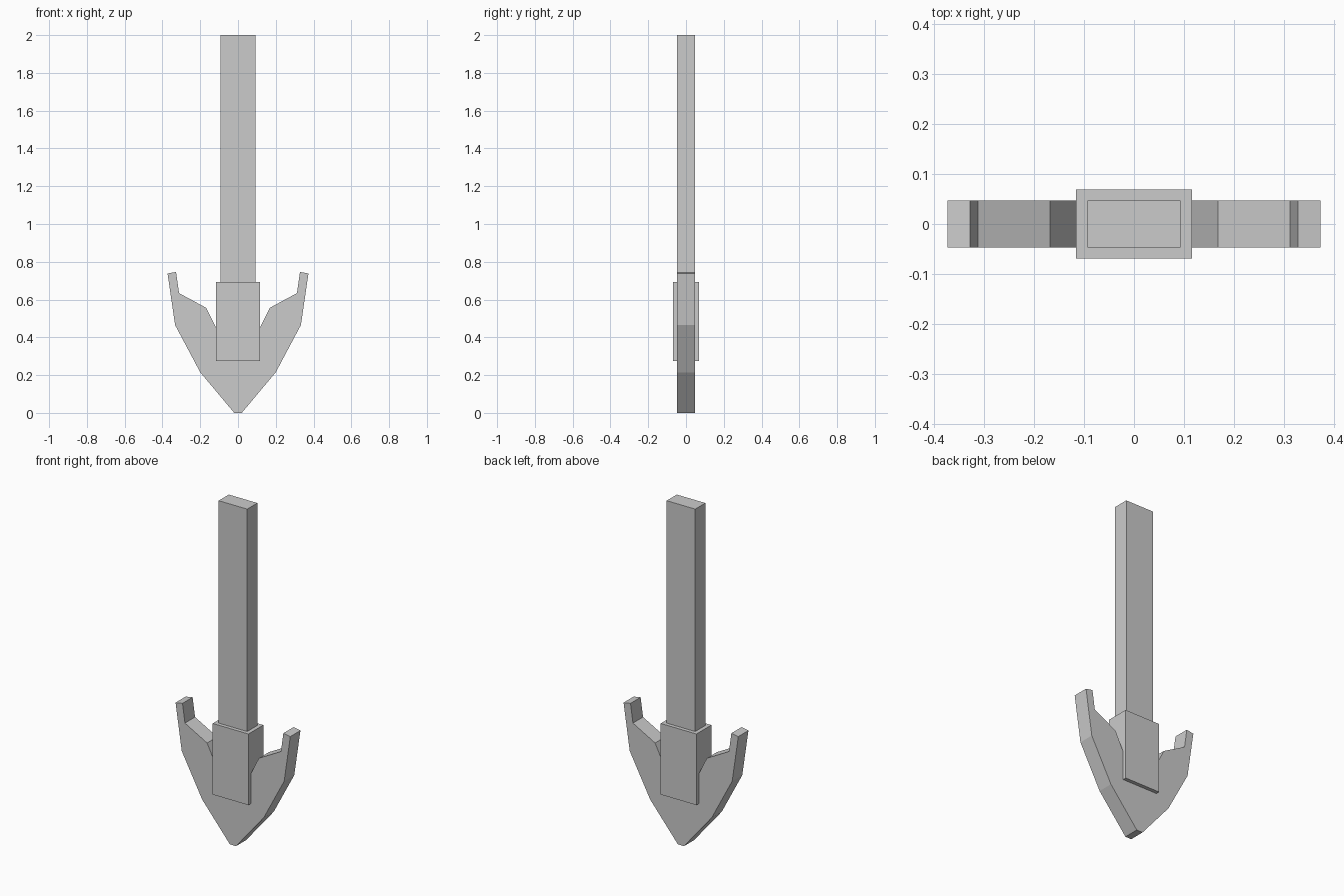
import bpy, bmesh

if "Cube" in bpy.data.objects:
    bpy.data.objects.remove(bpy.data.objects["Cube"])


def make_object(name, bm):
    bmesh.ops.recalc_face_normals(bm, faces=bm.faces)
    mesh = bpy.data.meshes.new(name)
    bm.to_mesh(mesh)
    bm.free()
    obj = bpy.data.objects.new(name, mesh)
    bpy.context.collection.objects.link(obj)
    return obj


def prism(name, profile, half_depth):
    """Extrude an XZ outline symmetrically along Y."""
    bm = bmesh.new()
    face = bm.faces.new([bm.verts.new((x, -half_depth, z)) for x, z in profile])
    ext = bmesh.ops.extrude_face_region(bm, geom=[face])["geom"]
    verts = [v for v in ext if isinstance(v, bmesh.types.BMVert)]
    bmesh.ops.translate(bm, verts=verts, vec=(0, 2 * half_depth, 0))
    return make_object(name, bm)


def box(name, half_x, half_y, z0, z1):
    outline = [(-half_x, z0), (half_x, z0), (half_x, z1), (-half_x, z1)]
    return prism(name, outline, half_y)


# Long rectangular shaft, seated in the collar
box("shaft", 0.093, 0.047, 0.42, 2.0)

# Thicker collar joining shaft and barbed head
box("collar", 0.116, 0.069, 0.275, 0.693)

# Barbed head: right half outline, mirrored to the left
right = [(0.02, 0.0), (0.2, 0.215), (0.333, 0.465), (0.373, 0.738),
         (0.328, 0.746), (0.312, 0.634), (0.168, 0.556), (0.1, 0.418)]
prism("barbed_head", right + [(-x, z) for x, z in reversed(right)], 0.047)
